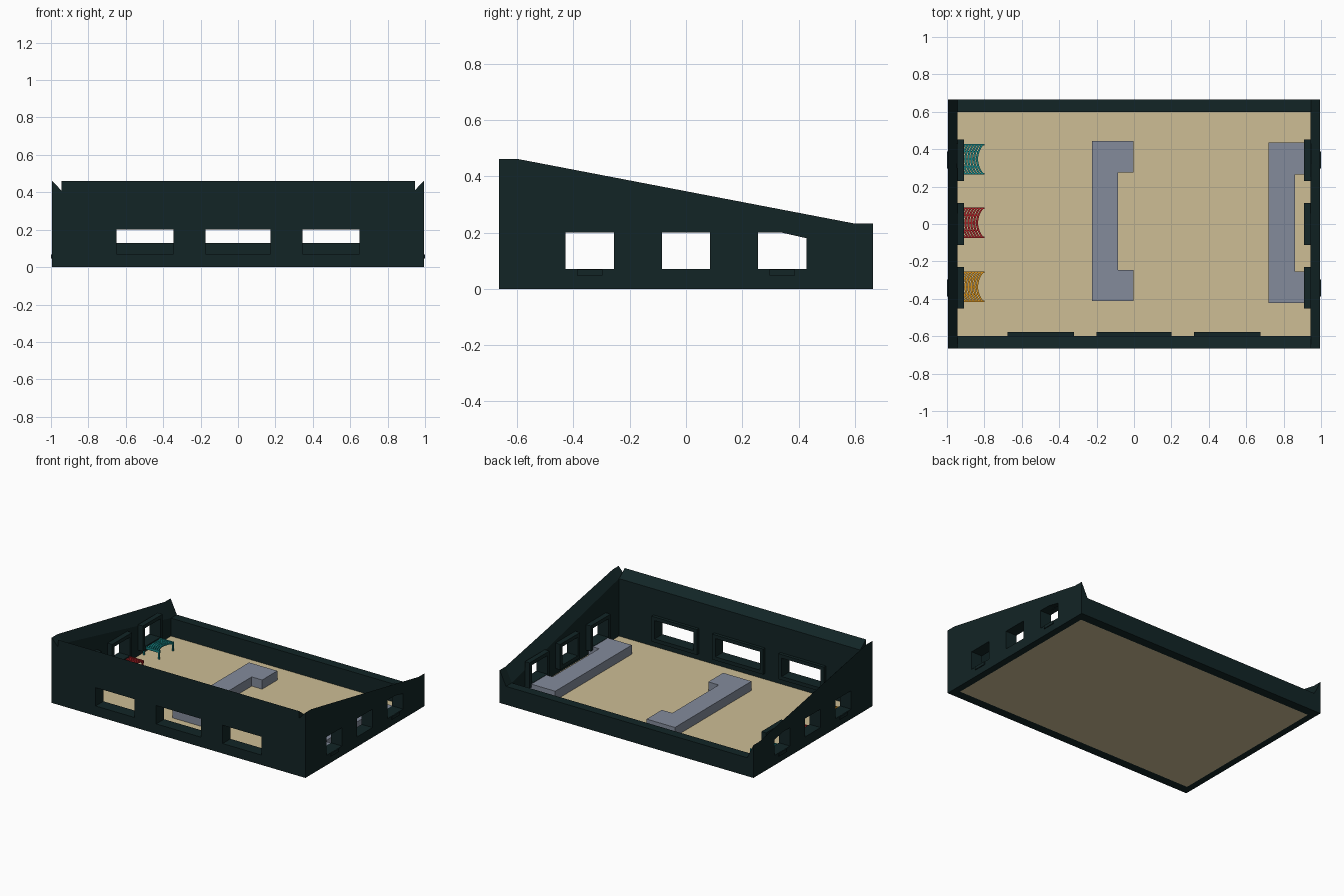
import bpy, bmesh, math
from mathutils import Vector

if "Cube" in bpy.data.objects:
    bpy.data.objects.remove(bpy.data.objects["Cube"])


def mat(name, rgb):
    m = bpy.data.materials.new(name)
    m.diffuse_color = (*rgb, 1)
    m.use_nodes = True
    m.node_tree.nodes["Principled BSDF"].inputs["Base Color"].default_value = m.diffuse_color
    return m


DARK = mat("dark_green_wall", (0.006, 0.018, 0.019))
TAN = mat("tan_floor", (0.61, 0.51, 0.30))
GREY = mat("grey_counter", (0.23, 0.26, 0.33))
TEAL = mat("teal_seat", (0.008, 0.23, 0.23))
RED = mat("red_seat", (0.40, 0.014, 0.018))
AMBER = mat("amber_seat", (0.68, 0.29, 0.012))


def finish(name, bm, m):
    bmesh.ops.recalc_face_normals(bm, faces=bm.faces)
    me = bpy.data.meshes.new(name)
    bm.to_mesh(me)
    bm.free()
    me.materials.append(m)
    ob = bpy.data.objects.new(name, me)
    bpy.context.collection.objects.link(ob)
    return ob


def add_loft(bm, a, b):
    """Closed solid between two matching loops of 3D points."""
    va = [bm.verts.new(p) for p in a]
    vb = [bm.verts.new(p) for p in b]
    n = len(va)
    bm.faces.new(va)
    bm.faces.new(vb[::-1])
    for i in range(n):
        j = (i + 1) % n
        bm.faces.new((va[i], vb[i], vb[j], va[j]))


def add_box(bm, x0, x1, y0, y1, z0, z1):
    ring = [(x0, y0), (x1, y0), (x1, y1), (x0, y1)]
    add_loft(bm, [(x, y, z0) for x, y in ring], [(x, y, z1) for x, y in ring])


def boxes(name, m, *dims):
    bm = bmesh.new()
    for d in dims:
        add_box(bm, *d)
    return finish(name, bm, m)


def loft(name, m, a, b):
    bm = bmesh.new()
    add_loft(bm, a, b)
    return finish(name, bm, m)


def cut(wall, cutter):
    mod = wall.modifiers.new("opening", 'BOOLEAN')
    mod.operation = 'DIFFERENCE'
    mod.solver = 'EXACT'
    mod.object = cutter
    bpy.context.view_layer.objects.active = wall
    bpy.ops.object.modifier_apply(modifier=mod.name)
    bpy.data.objects.remove(cutter)


XO, XI, YO, YI = 0.994, 0.945, 0.665, 0.60   # outer and inner wall limits
ZB, ZT, FR = 0.07, 0.20, 0.025               # window bottom, top, frame width

# floor and low back wall
boxes("floor", TAN, (-XI, XI, -YI, YI, 0, 0.003))
boxes("back_wall", DARK, (-XI, XI, YI, YO, 0, 0.13))

# front wall with a bevelled top, three wide windows and inner frames
prof = [(-YO, 0), (-YI, 0), (-YI, 0.41), (-YO, 0.46)]
front = loft("front_wall", DARK, [(-XI, y, z) for y, z in prof], [(XI, y, z) for y, z in prof])
for i, (x0, x1) in enumerate([(-0.65, -0.345), (-0.175, 0.175), (0.345, 0.65)]):
    cut(front, boxes("cutter", DARK, (x0, x1, -0.8, -0.5, ZB, ZT)))
    y0, y1 = -YI, -0.578
    boxes(f"front_window_frame_{i}", DARK,
          (x0 - FR, x0, y0, y1, ZB - FR, ZT + FR), (x1, x1 + FR, y0, y1, ZB - FR, ZT + FR),
          (x0, x1, y0, y1, ZT, ZT + FR), (x0, x1, y0, y1, ZB - FR, ZB))

# sloping side walls, inner top edge lower than the outer one
outer = [(-YO, 0), (YO, 0), (YO, 0.232), (YI, 0.232), (-YI, 0.462), (-YO, 0.462)]
inner = [(-YO, 0), (YO, 0), (YO, 0.13), (YI, 0.13), (-YI, 0.41), (-YO, 0.41)]
windows = [(-0.428, -0.256), (-0.086, 0.086), (0.256, 0.428)]
for side, s in (("left", -1), ("right", 1)):
    wall = loft(f"{side}_side_wall", DARK,
                [(s * XO, y, z) for y, z in outer], [(s * XI, y, z) for y, z in inner])
    for i, (y0, y1) in enumerate(windows):
        hole = [(y0, ZB), (y1, ZB), (y1, ZT), (y0, ZT)]
        if i == 2:   # the roof slope clips the last opening
            hole = [(y0, ZB), (y1, ZB), (y1, 0.18), (0.34, ZT), (y0, ZT)]
        cut(wall, loft("cutter", DARK, [(s * 0.9, y, z) for y, z in hole],
                       [(s * 1.1, y, z) for y, z in hole]))
        x0, x1 = sorted((s * 0.908, s * XI))
        boxes(f"{side}_window_frame_{i}", DARK,
              (x0, x1, y0 - FR, y0, ZB - FR, ZT + FR), (x0, x1, y1, y1 + FR, ZB - FR, ZT + FR),
              (x0, x1, y0, y1, ZT, ZT + FR), (x0, x1, y0, y1, ZB - FR, ZB))
        if i != 1:   # small outside ledge
            x0, x1 = sorted((s * XO, s * 1.0))
            yc = (y0 + y1) / 2
            boxes(f"{side}_ledge_{i}", DARK, (x0, x1, yc - 0.045, yc + 0.045, 0.047, 0.068))

# C-shaped counters
for name, x, dy in (("middle_counter", -0.225, 0.0), ("right_counter", 0.72, -0.01)):
    plan = [(0, -0.412), (0.222, -0.412), (0.222, -0.245), (0.14, -0.245),
            (0.14, 0.275), (0.222, 0.275), (0.222, 0.445), (0, 0.445)]
    loft(name, GREY, [(x + u, v + dy, 0.003) for u, v in plan],
         [(x + u, v + dy, 0.068) for u, v in plan])


# slatted benches: curved slats, cross ribs, end rails and legs
def bench(name, m, yc):
    bm = bmesh.new()
    h, n = 0.082, 8

    def bow(t):
        return -0.032 * (1 - t * t)

    for k in range(8):
        x = -0.802 - k * 0.0155
        if x - 0.044 < -XI:
            break
        ts = [-1 + 2 * i / n for i in range(n + 1)]
        plan = [(x + bow(t), yc + t * h) for t in ts]
        plan += [(x - 0.011 + bow(t), yc + t * h) for t in reversed(ts)]
        add_loft(bm, [(px, py, 0.052) for px, py in plan], [(px, py, 0.062) for px, py in plan])
    for t in (-0.5, 0, 0.5):
        add_box(bm, -0.935, -0.805 + bow(t), yc + t * h - 0.003, yc + t * h + 0.003, 0.05, 0.06)
    for s in (-1, 1):
        a, b = sorted((yc + s * h, yc + s * (h - 0.009)))
        add_box(bm, -0.935, -0.80, a, b, 0.048, 0.066)
        for lx in (-0.93, -0.812):
            add_box(bm, lx, lx + 0.01, a, b, 0.003, 0.05)
    finish(name, bm, m)


bench("teal_bench", TEAL, 0.347)
bench("red_bench", RED, 0.006)
bench("amber_bench", AMBER, -0.336)
